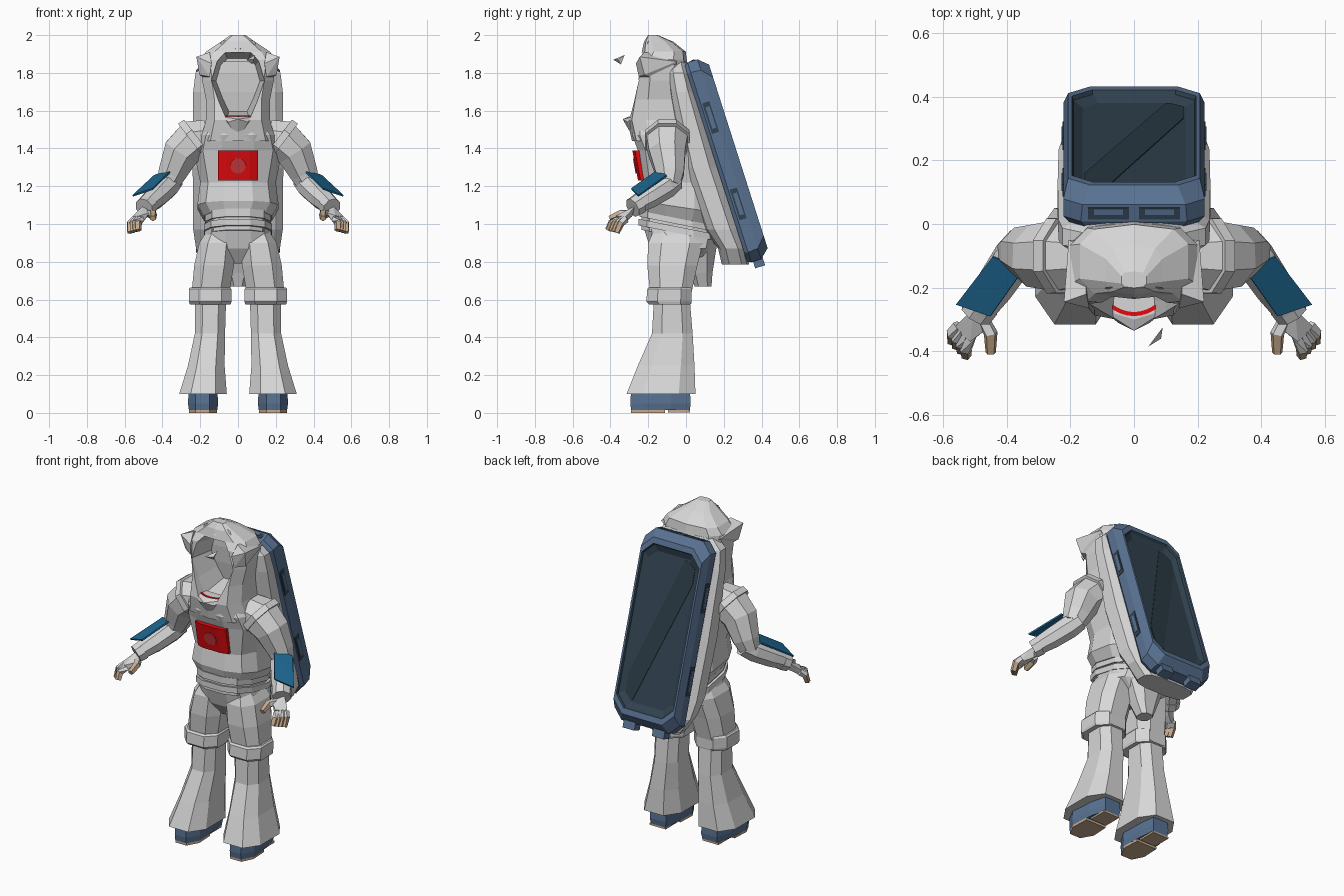
import bpy, bmesh, math
from mathutils import Vector, Matrix

if "Cube" in bpy.data.objects:
    bpy.data.objects.remove(bpy.data.objects["Cube"])


def material(name, rgb):
    m = bpy.data.materials.new(name)
    m.diffuse_color = (*rgb, 1)
    m.use_nodes = True
    m.node_tree.nodes["Principled BSDF"].inputs["Base Color"].default_value = m.diffuse_color
    return m


GREY = material("suit grey", (0.68, 0.68, 0.68))
BLUE = material("steel blue", (0.1, 0.17, 0.29))
DARK = material("dark slate", (0.03, 0.055, 0.08))
BAND = material("deep slate", (0.022, 0.042, 0.058))
TEAL = material("teal blue", (0.012, 0.13, 0.27))
RED = material("red", (0.78, 0.003, 0.005))
ROSE = material("dull red", (0.62, 0.04, 0.045))
TAN = material("tan", (0.58, 0.41, 0.27))


def finish(name, bm, mats, mirror=False):
    bmesh.ops.recalc_face_normals(bm, faces=bm.faces)
    me = bpy.data.meshes.new(name)
    bm.to_mesh(me)
    bm.free()
    for m in mats:
        me.materials.append(m)
    ob = bpy.data.objects.new(name, me)
    bpy.context.collection.objects.link(ob)
    if mirror:
        mod = ob.modifiers.new("mirror", 'MIRROR')
        mod.use_mirror_merge = False
    return ob


def skin(name, rings, mats, bands=None, mirror=False):
    """Join equal-length point rings, cap both ends; bands = material index per step."""
    bm = bmesh.new()
    vs = [[bm.verts.new(p) for p in r] for r in rings]
    n = len(vs[0])
    bands = bands or [0] * (len(vs) + 1)
    bm.faces.new(vs[0]).material_index = bands[0]
    for k, (a, b) in enumerate(zip(vs, vs[1:])):
        for i in range(n):
            j = (i + 1) % n
            bm.faces.new((a[i], a[j], b[j], b[i])).material_index = bands[k]
    bm.faces.new(vs[-1]).material_index = bands[-1]
    return finish(name, bm, mats, mirror)


def body(name, rows, mat=GREY, n=12, cx=0, p=0.75, mirror=False):
    """Stack of rounded-box sections: (z, half width, y front, y back, slope)."""
    rings = []
    s = math.cos(math.pi / n) ** p
    for z, hw, yf, yb, *sl in rows:
        x0 = cx(z) if callable(cx) else cx
        cy, hy, ring = (yf + yb) / 2, (yb - yf) / 2, []
        for i in range(n):
            a = 2 * math.pi * (i + 0.5) / n
            c, d = math.cos(a), math.sin(a)
            y = cy + hy * math.copysign(abs(d) ** p, d) / s
            x = x0 + hw * math.copysign(abs(c) ** p, c) / s
            ring.append((x, y, z + (sl[0] if sl else 0) * (y - cy)))
        rings.append(ring)
    return skin(name, rings, [mat], None, mirror)


def tube(name, pts, mats, n=8, bands=None, mirror=False):
    """Limb along points (x, y, z, radius)."""
    c = [Vector(p[:3]) for p in pts]
    rings = []
    for i, p in enumerate(pts):
        t = (c[min(i + 1, len(c) - 1)] - c[max(i - 1, 0)]).normalized()
        u = t.cross(Vector((0, 1, 0)) if abs(t.y) < 0.8 else Vector((1, 0, 0))).normalized()
        v = t.cross(u)
        rings.append([c[i] + p[3] * (u * math.cos(a) + v * math.sin(a))
                      for a in (2 * math.pi * (k + 0.5) / n for k in range(n))])
    return skin(name, rings, mats, bands, mirror)


def hull(name, pts, mat=GREY, mirror=False):
    bm = bmesh.new()
    for p in pts:
        bm.verts.new(p)
    res = bmesh.ops.convex_hull(bm, input=bm.verts)
    junk = {e for e in res["geom_interior"] if isinstance(e, bmesh.types.BMVert)}
    bmesh.ops.delete(bm, geom=list(junk), context='VERTS')
    bmesh.ops.dissolve_limit(bm, angle_limit=0.01, verts=bm.verts, edges=bm.edges)
    return finish(name, bm, [mat], mirror)


def box(x, y, z):
    return [(a, b, c) for a in x for b in y for c in z]


# Torso, belts, hips and seat
body("torso", [(1.03, .18, -.235, .15, -.2), (1.09, .215, -.25, .18, -.15), (1.22, .2, -.235, .17),
               (1.39, .235, -.255, .13), (1.47, .215, -.285, .1), (1.54, .16, -.275, .06)])
body("waist", [(.93, .165, -.235, .155, -.2), (1.06, .165, -.235, .155, -.2)])
body("upper_belt", [(.998, .174, -.247, .165, -.2), (1.04, .174, -.247, .165, -.2)])
body("lower_belt", [(.95, .18, -.252, .172, -.2), (.985, .18, -.252, .172, -.2)])
body("hips", [(.79, .07, -.13, .1), (.87, .195, -.19, .14), (.97, .17, -.232, .16, -.2)])
body("seat", [(.67, .04, .045, .135), (.74, .07, .02, .14), (.9, .13, -.05, .165)], n=8)

# Hood with a hollow face opening
hood = body("hood", [(1.44, .20, -.28, .08), (1.55, .17, -.305, .06), (1.66, .17, -.285, .04),
                     (1.76, .19, -.265, .02), (1.87, .2, -.255, 0), (1.912, .17, -.23, -.005),
                     (1.965, .09, -.22, -.07), (2.0, .04, -.2, -.15)], n=10, p=.65)
opening = [(-.06, 1.56), (.06, 1.56), (.1, 1.65), (.14, 1.76), (.11, 1.86), (.07, 1.91),
           (-.07, 1.91), (-.11, 1.86), (-.14, 1.76), (-.1, 1.65)]
cutter = skin("face_cutter", [[(x * k, y, 1.74 + (z - 1.74) * k) for x, z in opening]
                              for y, k in ((-.45, 1.08), (-.24, 1), (-.07, .8))], [GREY])
cutter.hide_render = True
cutter.hide_viewport = True
cut = hood.modifiers.new("face opening", 'BOOLEAN')
cut.object, cut.operation = cutter, 'DIFFERENCE'
hull("hood_flap", [(.14, -.265, 1.85), (.15, -.22, 1.91), (.15, -.08, 1.89), (.15, -.05, 1.82),
                   (.15, -.13, 1.75), (.15, -.25, 1.78), (.22, -.245, 1.885), (.205, -.05, 1.86),
                   (.205, -.22, 1.79)], mirror=True)
hull("hood_peak", [(-.1, -.21, 1.915), (.1, -.21, 1.915), (0, -.232, 1.93), (0, -.19, 2.0),
                   (-.09, -.2, 1.965), (.09, -.2, 1.965)])
hull("chin_guard", [(-.1, -.27, 1.57), (.1, -.27, 1.57), (0, -.335, 1.555), (0, -.27, 1.44),
                    (-.05, -.31, 1.54), (.05, -.31, 1.54), (-.1, -.22, 1.57), (.1, -.22, 1.57),
                    (0, -.30, 1.57)])
tube("collar_trim", [(x / 50, -.283 + 5 * (x / 50) ** 2, 1.567, .009) for x in range(-5, 6)], [RED], 4)
hull("loose_shard", [(.045, -.385, 1.87), (.09, -.325, 1.895), (.075, -.345, 1.845), (.085, -.36, 1.87)])

# Padding between the back and the pack
body("back_padding", [(.785, .17, .19, .335), (.87, .222, .17, .315), (.97, .237, .1, .285),
                      (1.3, .24, -.02, .18), (1.7, .237, -.09, .05), (1.80, .225, -.1, .02),
                      (1.86, .16, -.1, 0)], n=12, p=.6)

# Chest panel
hull("chest_panel", [(sx * w, y + d, z) for sx in (-1, 1) for z, y in ((1.39, -.284), (1.23, -.254))
                     for w, d in ((.06, 0), (.105, .014), (.105, .05))], RED)
tube("chest_disc", [(0, -.26, 1.31, .042), (0, -.274, 1.3074, .042)], [ROSE], 10)

# Legs
lean = lambda z: .145 + max(0, .45 - z) * .115
body("thigh", [(.58, .09, -.18, .03), (.64, .10, -.19, .03), (.78, .105, -.205, .06),
               (.9, .095, -.2, .09), (.97, .06, -.17, .07)], n=8,
     cx=lambda z: .145 - max(0, z - .65) * .14, mirror=True)
body("knee_cuff", [(.575, .108, -.195, .025), (.59, .113, -.21, .03), (.655, .113, -.205, .03),
                   (.665, .105, -.195, .025)], n=8, cx=.147, mirror=True)
body("flared_leg", [(.1, .126, -.315, .05), (.25, .097, -.255, .045), (.42, .08, -.18, .035),
                    (.6, .082, -.17, .02)], n=8, cx=lean, mirror=True)


# Boots and soles
def boot_outline(z, g=0):
    return [(x, y, z) for x, y in ((.125 - g, .02 + g), (.225 + g, .02 + g), (.25 + g, -.08), (.26 + g, -.22),
                                   (.225, -.29 - g), (.15, -.29 - g), (.11 - g, -.22), (.115 - g, -.08))]


skin("boot", [boot_outline(.014), boot_outline(.05, .005), boot_outline(.13)], [BLUE], mirror=True)
hull("sole_front", [(x, y, z) for z in (0, .014) for x, y, _ in boot_outline(0) if y < -.2]
     + box((.115, .255), (-.11,), (0, .014)), TAN, True)
hull("sole_heel", box((.125, .235), (-.095, .02), (.003, .014)), TAN, True)

# Arms
tube("upper_arm", [(.16, -.1, 1.46, .10), (.23, -.1, 1.445, .12), (.30, -.1, 1.38, .105),
                   (.35, -.085, 1.265, .08), (.375, -.09, 1.205, .062)], [GREY], mirror=True)
tube("shoulder_cuff", [(.215, -.1, 1.46, .126), (.245, -.1, 1.437, .128)], [GREY], mirror=True)
tube("forearm", [(.345, -.06, 1.235, .06), (.38, -.11, 1.198, .068), (.437, -.195, 1.142, .063),
                 (.485, -.265, 1.1, .052)], [GREY], mirror=True)
plate = [Vector(p) for p in ((.44, -.10, 1.25), (.345, -.142, 1.282), (.448, -.287, 1.18), (.555, -.25, 1.143))]
out = (plate[0] - plate[2]).cross(plate[1] - plate[3]).normalized()
out *= math.copysign(1, out.z)
hull("forearm_plate", [p + out * d for p in plate for d in (.011, .002)], TEAL, True)
tube("wrist_cuff", [(.475, -.25, 1.105, .057), (.497, -.283, 1.086, .054)], [GREY], mirror=True)

# Hands
hull("palm", [(.455, -.29, 1.065), (.505, -.27, 1.095), (.53, -.29, 1.07), (.49, -.285, 1.04),
              (.565, -.325, 1.035), (.55, -.325, 1.005), (.515, -.37, 1.045), (.50, -.36, 1.015),
              (.47, -.335, 1.06)], GREY, True)
for i in range(4):
    f = i / 3
    tube(f"finger_{i + 1}", [(.55 - .035 * f, -.32 - .035 * f, 1.025, .021),
                             (.57 - .04 * f, -.345 - .05 * f, 1.005, .021),
                             (.572 - .045 * f, -.368 - .045 * f, .955 + .004 * i, .017)],
         [GREY, TAN], 5, [0, 1, 1], True)
tube("thumb", [(.475, -.30, 1.055, .022), (.45, -.345, 1.055, .023), (.45, -.405, 1.03, .017)],
     [GREY, TAN], 5, [0, 1, 1], True)

# Tilted back pack: chamfered frame, recessed window
TILT = Matrix.Translation((0, .158, 1.32)) @ Matrix.Rotation(math.radians(17.7), 4, 'X')


def on_pack(pts):
    return [TILT @ Vector(p) for p in pts]


def frame(y, w, l, c):
    return on_pack([(x, y, z) for x, z in ((w - c, l), (w, l - c), (w, c - l), (w - c, -l),
                                           (c - w, -l), (-w, c - l), (-w, l - c), (c - w, l))])


skin("back_pack", [frame(0, .205, .545, .05), frame(.02, .222, .555, .055), frame(.075, .222, .555, .06),
                   frame(.125, .207, .51, .07), frame(.125, .195, .475, .065), frame(.112, .19, .468, .06),
                   frame(.095, .162, .435, .05)], [BLUE, DARK], [0, 0, 0, 0, 1, 1, 1])
stripe = [(-.155, .39), (-.11, .425), (-.08, .425), (.155, -.27), (.155, -.39), (.11, -.425), (.10, -.425),
          (-.155, .3)]
hull("window_stripe", on_pack([(x, y, z) for x, z in stripe for y in (.094, .098)]), BAND)
for s in (-1, 1):
    side = "left" if s < 0 else "right"
    hull(f"top_slot_{side}", on_pack(box((s * .015, s * .145), (.027, .065), (.55, .557))), DARK)
    hull(f"top_slot_lip_{side}", on_pack(box((s * .035, s * .125), (.042, .06), (.55, .56))), BLUE)
    hull(f"pack_foot_{side}", on_pack(box((s * .06, s * .14), (.03, .085), (-.592, -.54))), BLUE)
    for k, z in (("upper", .24), ("lower", -.24)):
        hull(f"side_slot_{k}_{side}", on_pack(box((s * .215, s * .225), (.028, .068), (z - .085, z + .085))), DARK)
        hull(f"side_grip_{k}_{side}", on_pack(box((s * .215, s * .228), (.038, .06), (z - .06, z + .06))), BLUE)
